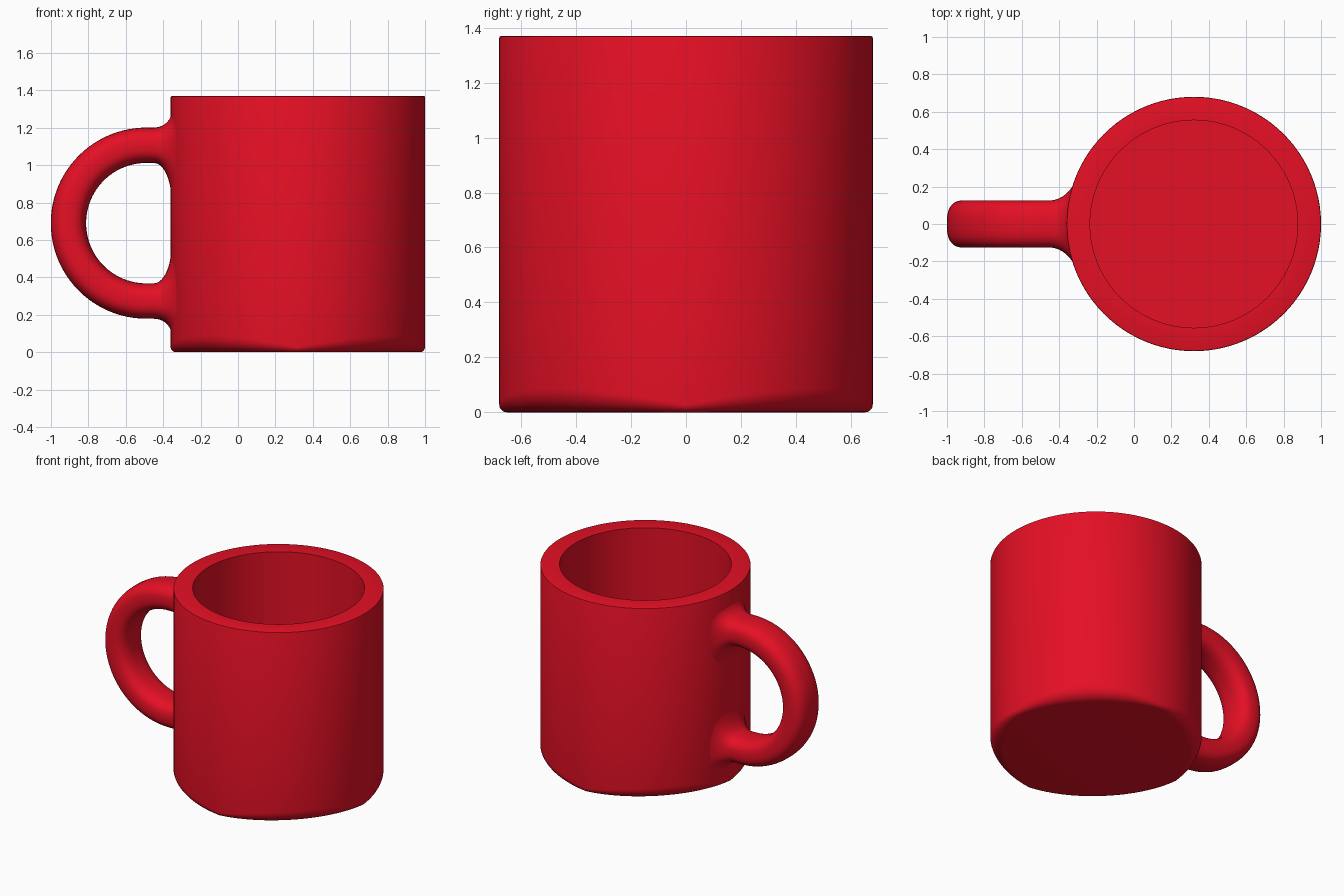
import bpy, bmesh, math

if "Cube" in bpy.data.objects:
    bpy.data.objects.remove(bpy.data.objects["Cube"])

CX, R, H = 0.32, 0.68, 1.37        # body centre, radius, height
R_IN, FLOOR = 0.555, 0.125         # cavity radius and floor height
N = 96

red = bpy.data.materials.new("red glaze")
red.diffuse_color = (0.78, 0.005, 0.018, 1)
red.use_nodes = True
red.node_tree.nodes["Principled BSDF"].inputs["Base Color"].default_value = red.diffuse_color


def loft(name, rings, cap_ends, angle):
    """Skin closed rings of points into one smooth object."""
    bm = bmesh.new()
    vs = [[bm.verts.new(p) for p in ring] for ring in rings]
    n = len(vs[0])
    for a, b in zip(vs, vs[1:]):
        for i in range(n):
            j = (i + 1) % n
            bm.faces.new((a[i], a[j], b[j], b[i]))
    if cap_ends:
        bm.faces.new(vs[0][::-1])
        bm.faces.new(vs[-1])
    bmesh.ops.recalc_face_normals(bm, faces=bm.faces)
    me = bpy.data.meshes.new(name)
    bm.to_mesh(me)
    bm.free()
    me.materials.append(red)
    ob = bpy.data.objects.new(name, me)
    bpy.context.collection.objects.link(ob)
    bpy.context.view_layer.objects.active = ob
    ob.select_set(True)
    bpy.ops.object.shade_smooth_by_angle(angle=math.radians(angle))
    ob.select_set(False)
    return ob


def circle(radius, z):
    """radius and z are functions of the angle."""
    pts = []
    for i in range(N):
        a = 2 * math.pi * i / N
        r = radius(a)
        pts.append((CX + r * math.cos(a), r * math.sin(a), z(a)))
    return pts


# Body: bottom edge rounding is tight on the axes and wider on the diagonals
def rounding(a):
    return 0.028 + 0.06 * abs(math.sin(2 * a))


rings = []
for k in range(9):
    t = k / 8 * math.pi / 2
    rings.append(circle(lambda a: R - rounding(a) * (1 - math.sin(t)),
                        lambda a: rounding(a) * (1 - math.cos(t))))
for r, z in ((R, 0.3), (R, H - 0.008), (R - 0.002, H - 0.002), (R - 0.008, H),
             (R_IN, H), (R_IN, FLOOR)):
    rings.append(circle(lambda a: r, lambda a: z))
loft("mug_body", rings, True, 40)

# Handle: rounded-box section swept round a half circle, flared into the wall
HX, HZ, HR = -0.49, 0.69, 0.4165
HALF_T, HALF_W = 0.0945, 0.126
M = 40


def section():
    """Unit rounded-box outline: (radial, sideways)."""
    for i in range(M):
        a = 2 * math.pi * i / M
        c, s = math.cos(a), math.sin(a)
        yield (math.copysign(abs(c) ** 0.75, c), math.copysign(abs(s) ** 0.75, s))


def wall_x(y):
    return CX - math.sqrt(R * R - y * y) + 0.004


def flare_ring(t, sign):
    g, f = math.sin(t * math.pi / 2), 1 - math.cos(t * math.pi / 2)
    x0 = HX + 0.04
    ring = []
    for u, v in section():
        y = v * (HALF_W + 0.1 * f)
        d = HR + u * (HALF_T + (0.085 if u > 0 else 0.2) * f)
        ring.append((x0 + (wall_x(y) - x0) * g, y, HZ + sign * d))
    return ring


steps = [k / 10 for k in range(11)]
rings = [flare_ring(t, 1) for t in reversed(steps)]
for k in range(49):
    a = math.pi / 2 + math.pi * k / 48
    rings.append([(HX + (HR + u * HALF_T) * math.cos(a), v * HALF_W,
                   HZ + (HR + u * HALF_T) * math.sin(a)) for u, v in section()])
rings += [flare_ring(t, -1) for t in steps]
loft("handle", rings, False, 60)
